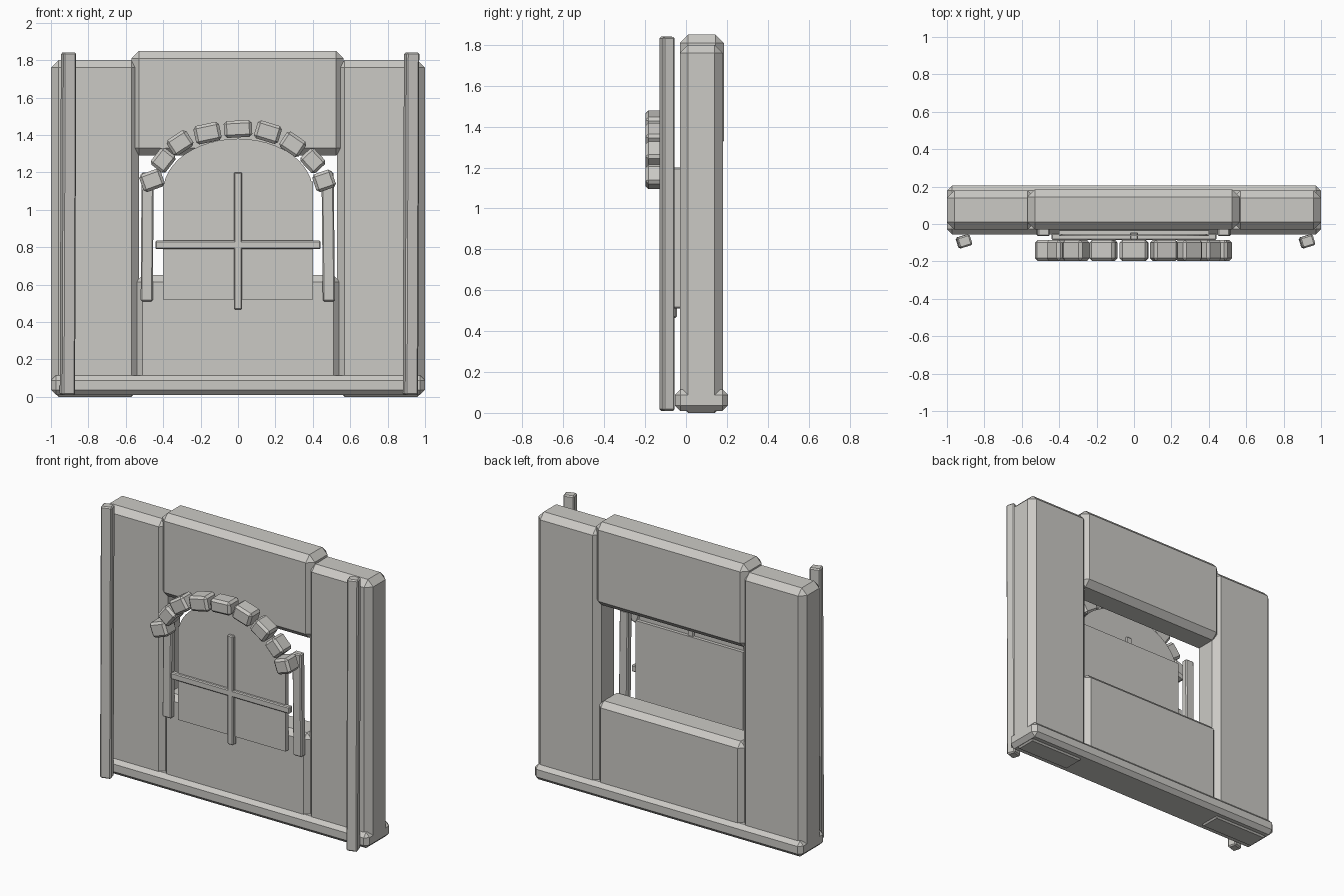
import bpy, bmesh, math
from mathutils import Matrix, Vector

cube = bpy.data.objects.get("Cube")
if cube:
    bpy.data.objects.remove(cube, do_unlink=True)

stone = bpy.data.materials.new("warm_grey")
stone.use_nodes = True
GREY = (0.6, 0.59, 0.56, 1)
stone.diffuse_color = GREY
stone.node_tree.nodes["Principled BSDF"].inputs["Base Color"].default_value = GREY


def add_object(name, bm):
    bmesh.ops.recalc_face_normals(bm, faces=bm.faces)
    mesh = bpy.data.meshes.new(name)
    bm.to_mesh(mesh)
    bm.free()
    mesh.materials.append(stone)
    obj = bpy.data.objects.new(name, mesh)
    bpy.context.collection.objects.link(obj)
    return obj


def block(name, x, y, z, chamfer, turn=0, lean=0, roll=0):
    """Chamfered box from its extents; turn about z, lean about y, roll about x."""
    lo, hi = Vector((x[0], y[0], z[0])), Vector((x[1], y[1], z[1]))
    bm = bmesh.new()
    bmesh.ops.create_cube(bm, size=1)
    bmesh.ops.scale(bm, vec=hi - lo, verts=bm.verts)
    if chamfer:
        bmesh.ops.bevel(bm, geom=bm.edges[:], offset=chamfer, segments=1, affect='EDGES')
    obj = add_object(name, bm)
    obj.matrix_world = (Matrix.Translation((lo + hi) / 2)
                        @ Matrix.Rotation(math.radians(lean), 4, 'Y')
                        @ Matrix.Rotation(math.radians(roll), 4, 'X')
                        @ Matrix.Rotation(math.radians(turn), 4, 'Z'))
    return obj


# Wall slabs and plinth
WALL_Y = (-0.03, 0.18)
block("right_wall", (-1, -0.53), WALL_Y, (0, 1.8), 0.04)
block("left_wall", (0.53, 1), WALL_Y, (0, 1.8), 0.04)
block("upper_wall", (-0.57, 0.565), (-0.03, 0.185), (1.29, 1.85), 0.04)
block("lower_wall", (-0.545, 0.545), WALL_Y, (0.03, 0.65), 0.035)
block("plinth", (-1, 1), (-0.055, 0.205), (0.01, 0.115), 0.027)

# Corner posts, slightly twisted and leaning
block("right_post", (-0.945, -0.873), (-0.123, -0.062), (0.01, 1.84), 0.008, turn=17, lean=0.2)
block("left_post", (0.889, 0.961), (-0.123, -0.062), (0.01, 1.84), 0.008, turn=17, lean=0.2)

# Window side frames and crossing bars
block("right_frame", (-0.518, -0.453), (-0.065, -0.02), (0.51, 1.2), 0.007, lean=0.4)
block("left_frame", (0.45, 0.515), (-0.065, -0.02), (0.51, 1.2), 0.007, lean=-0.6)
block("upright_bar", (-0.022, 0.022), (-0.085, -0.045), (0.465, 1.2), 0.006)
block("cross_bar", (-0.442, 0.442), (-0.085, -0.05), (0.79, 0.835), 0.006)

# Window pane with a thinner rounded head
block("pane", (-0.4, 0.4), (-0.065, -0.035), (0.52, 1.15), 0)
bm = bmesh.new()
arc = [math.pi * i / 24 for i in range(25)]
head = bm.faces.new([bm.verts.new((0.4 * math.cos(a), -0.065, 1.1 + 0.28 * math.sin(a)))
                     for a in arc])
sweep = bmesh.ops.extrude_face_region(bm, geom=[head])
bmesh.ops.translate(bm, vec=(0, 0.008, 0),
                    verts=[v for v in sweep["geom"] if isinstance(v, bmesh.types.BMVert)])
add_object("pane_head", bm)

# Arch stones: centre x, centre z, width, height, lean
STONES = [(-0.46, 1.157, 0.12, 0.1, -20), (-0.4, 1.265, 0.115, 0.1, -52),
          (-0.31, 1.357, 0.125, 0.1, -33), (-0.163, 1.41, 0.14, 0.1, -12),
          (0, 1.432, 0.15, 0.09, -3), (0.16, 1.415, 0.135, 0.1, 17),
          (0.293, 1.35, 0.125, 0.1, 34), (0.4, 1.262, 0.115, 0.1, 47),
          (0.46, 1.155, 0.11, 0.1, -19)]
for i, (x, z, w, h, lean) in enumerate(STONES):
    block(f"arch_stone_{i + 1}", (x - w / 2, x + w / 2), (-0.198, -0.085),
          (z - h / 2, z + h / 2), 0.015, lean=lean)
